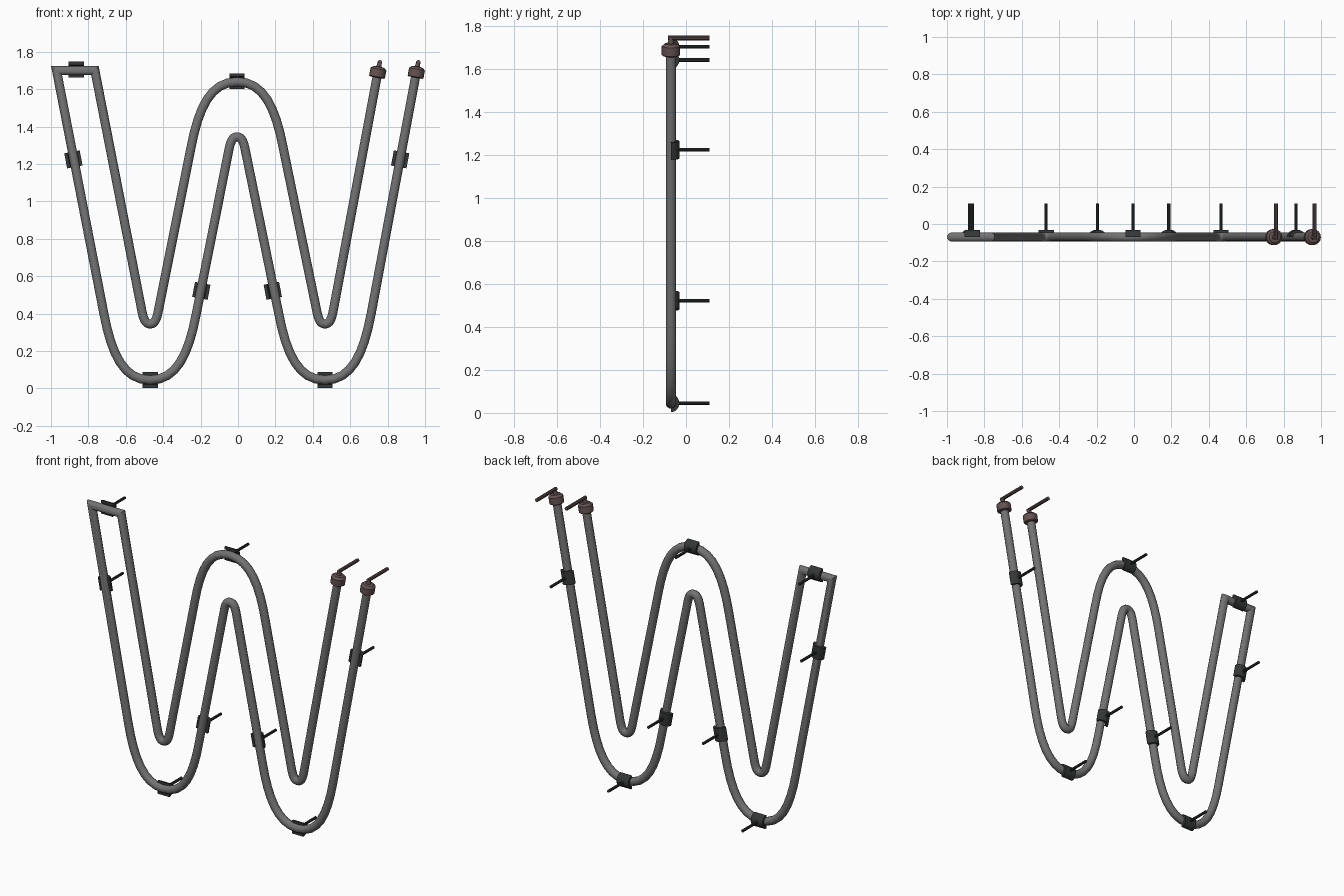
import bpy, bmesh, math
from mathutils import Vector, geometry

cube = bpy.data.objects.get("Cube")
if cube:
    bpy.data.objects.remove(cube)


def material(name, rgb):
    m = bpy.data.materials.new(name)
    m.use_nodes = True
    m.diffuse_color = (*rgb, 1)
    m.node_tree.nodes["Principled BSDF"].inputs["Base Color"].default_value = (*rgb, 1)
    return m


GREY = material("tube grey", (0.17, 0.17, 0.17))
DARK = material("clip charcoal", (0.035, 0.037, 0.037))
BROWN = material("cap brown", (0.13, 0.085, 0.085))
DEPTH = -0.07      # y of the tube's centre line
BACK = 0.11        # y where the mounting rods end
RADIUS = 0.025


def finish(name, bm, mat, smooth=True):
    bmesh.ops.recalc_face_normals(bm, faces=bm.faces)
    mesh = bpy.data.meshes.new(name)
    bm.to_mesh(mesh)
    bm.free()
    mesh.materials.append(mat)
    ob = bpy.data.objects.new(name, mesh)
    bpy.context.collection.objects.link(ob)
    if smooth:
        bpy.ops.object.select_all(action="DESELECT")
        ob.select_set(True)
        bpy.context.view_layer.objects.active = ob
        bpy.ops.object.shade_smooth_by_angle(angle=math.radians(35))
    return ob


def skin(bm, rings, closed=True):
    """Bridge successive rings of points with quads; cap the ends."""
    rows = [[bm.verts.new(p) for p in ring] for ring in rings]
    n = len(rows[0])
    for a, b in zip(rows, rows[1:]):
        for i in range(n if closed else n - 1):
            j = (i + 1) % n
            bm.faces.new((a[i], a[j], b[j], b[i]))
    bm.faces.new(rows[0])
    bm.faces.new(rows[-1])


def lathe(name, base, axis, profile, mat, sides=16):
    """Turn (distance, radius) pairs about an axis."""
    axis = axis.normalized()
    u = axis.orthogonal().normalized()
    v = axis.cross(u)
    angles = [math.tau * i / sides for i in range(sides)]
    bm = bmesh.new()
    skin(bm, [[base + axis * d + (u * math.cos(a) + v * math.sin(a)) * r
               for a in angles] for d, r in profile])
    return finish(name, bm, mat)


# Path of the tube: bends joined by straight runs, in the x-z plane
def bend(cx, peak, half, height, up, direction):
    """A U bend (up = 1) or an arch (up = -1), travelled along direction."""
    def arm(side):
        end = Vector((cx + side * half, peak + up * height))
        slope = Vector((-0.19 * side, -up)) * height * 0.62
        tip = Vector((cx, peak))
        return geometry.interpolate_bezier(
            end, end + slope, tip + Vector((side * half * 0.57, 0)), tip, 9)
    return arm(-direction) + arm(direction)[-2::-1]


WIDE, TIGHT = (0.247, 0.355), (0.045, 0.075)
LEFT, MID, RIGHT = -0.47, -0.005, 0.465
outer_end, inner_end = Vector((0.95, 1.67)), Vector((0.744, 1.67))
path = [outer_end]
path += bend(RIGHT, 0.045, *WIDE, 1, -1)
path += bend(MID, 1.345, *TIGHT, -1, -1)
path += bend(LEFT, 0.045, *WIDE, 1, -1)
path += [Vector((-0.97, 1.70)), Vector((-0.765, 1.70))]
path += bend(LEFT, 0.345, *TIGHT, 1, 1)
path += bend(MID, 1.64, *WIDE, -1, 1)
path += bend(RIGHT, 0.345, *TIGHT, 1, 1)
path += [inner_end]

# Tube, swept with true mitres at the corners
SIDES = 12
rings = []
for i, p in enumerate(path):
    before = (p - path[i - 1]).normalized() if i else (path[1] - p).normalized()
    after = (path[i + 1] - p).normalized() if i + 1 < len(path) else before
    tangent = (before + after).normalized()
    stretch = 1 / tangent.dot(after)
    normal = Vector((-tangent.y, tangent.x)) * stretch
    ring = []
    for k in range(SIDES):
        a = math.tau * (k + 0.5) / SIDES
        q = p + normal * RADIUS * math.cos(a)
        ring.append((q.x, DEPTH + RADIUS * math.sin(a), q.y))
    rings.append(ring)
bm = bmesh.new()
skin(bm, rings)
finish("tube", bm, GREY)

# End caps, each with a stem and a rod running back
for name, end in (("outer", outer_end), ("inner", inner_end)):
    axis = Vector((0.187, 0, 1)).normalized()
    base = Vector((end.x, DEPTH, end.y)) - axis * 0.008
    lathe(name + "_end_cap", base, axis,
          [(0, 0.036), (0.005, 0.043), (0.046, 0.043), (0.058, 0.03), (0.06, 0.014),
           (0.086, 0.011)], BROWN)
    top = base + axis * 0.085
    top.y = DEPTH - 0.013
    lathe(name + "_cap_rod", top, Vector((0, 1, 0)),
          [(0, 0.011), (BACK - top.y, 0.011)], BROWN, 10)


# Clips: half sleeves behind the tube, each with a rod running back
def clip(name, x, z, lean):
    along = Vector((math.sin(lean), 0, math.cos(lean)))
    across = Vector((math.cos(lean), 0, -math.sin(lean)))
    centre = Vector((x, DEPTH, z))
    section = []
    steps = 8
    for r, order in ((0.042, range(steps + 1)), (0.024, range(steps, -1, -1))):
        for k in order:
            a = math.pi * k / steps
            section.append(across * r * math.cos(a) + Vector((0, r * 0.93 * math.sin(a), 0)))
    bm = bmesh.new()
    skin(bm, [[centre + along * s + q for q in section] for s in (-0.041, 0.041)])
    finish(name + "_clip", bm, DARK)
    start = Vector((x, DEPTH + 0.03, z))
    lathe(name + "_rod", start, Vector((0, 1, 0)),
          [(0, 0.0085), (BACK - start.y, 0.0085)], DARK, 10)


LEAN, FLAT = math.atan(0.19), math.pi / 2
clip("right_corner", -0.865, 1.705, FLAT)
clip("right_upper", -0.88, 1.225, -LEAN)
clip("right_bend", LEFT, 0.045, FLAT)
clip("right_middle", -0.196, 0.522, LEAN)
clip("arch", MID, 1.643, FLAT)
clip("left_middle", 0.186, 0.522, -LEAN)
clip("left_bend", RIGHT, 0.045, FLAT)
clip("left_upper", 0.867, 1.225, LEAN)
